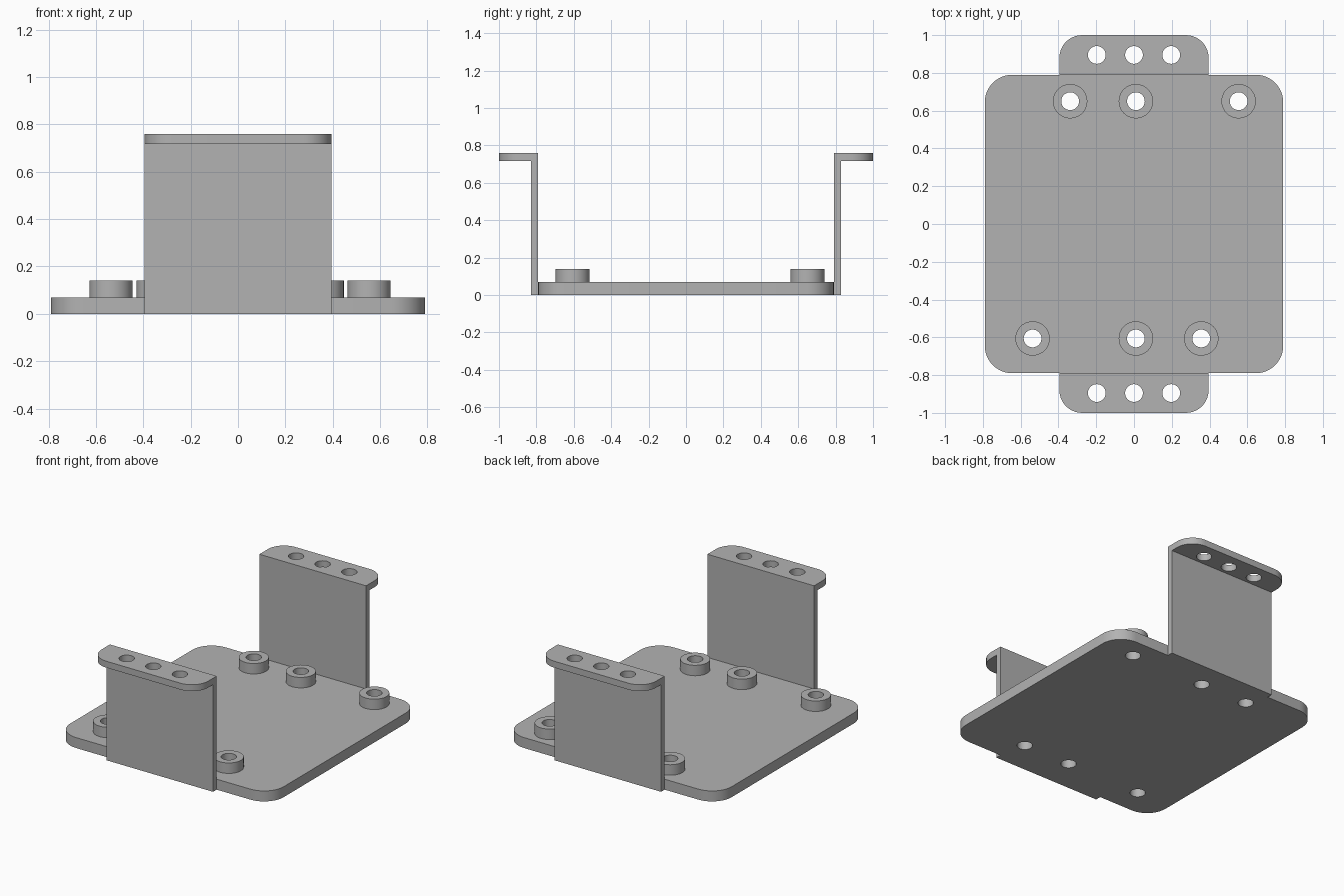
import bpy, bmesh, math

if "Cube" in bpy.data.objects:
    bpy.data.objects.remove(bpy.data.objects["Cube"])

grey = bpy.data.materials.new("light_grey")
grey.diffuse_color = (0.448, 0.448, 0.448, 1)
grey.use_nodes = True
grey.node_tree.nodes["Principled BSDF"].inputs["Base Color"].default_value = grey.diffuse_color

HOLE_R = 0.047


def circle(cx, cy, r, n=40):
    return [(cx + r * math.cos(2 * math.pi * i / n),
             cy + r * math.sin(2 * math.pi * i / n)) for i in range(n)]


def rounded_rect(x, y0, y1, r_low, r_high, n=10):
    """Outline from -x to x and y0 to y1, with own radius for low and high corners."""
    pts = []
    for sx, y, sy, r, start in ((1, y1, 1, r_high, 0), (-1, y1, 1, r_high, 90),
                                (-1, y0, -1, r_low, 180), (1, y0, -1, r_low, 270)):
        if r == 0:
            pts.append((sx * x, y))
            continue
        for i in range(n + 1):
            a = math.radians(start + 90 * i / n)
            pts.append((sx * (x - r) + r * math.cos(a), y - sy * r + r * math.sin(a)))
    return pts


def slab(name, loops, z0, z1):
    """Extrude an outline (first loop) with holes (other loops) from z0 to z1."""
    cu = bpy.data.curves.new(name, 'CURVE')
    cu.dimensions, cu.fill_mode = '2D', 'BOTH'
    cu.extrude = (z1 - z0) / 2
    for pts in loops:
        sp = cu.splines.new('POLY')
        sp.points.add(len(pts) - 1)
        for p, (x, y) in zip(sp.points, pts):
            p.co = (x, y, 0, 1)
        sp.use_cyclic_u = True
    tmp = bpy.data.objects.new(name + "_outline", cu)
    bpy.context.collection.objects.link(tmp)
    bpy.context.view_layer.update()
    deps = bpy.context.evaluated_depsgraph_get()
    me = bpy.data.meshes.new_from_object(tmp.evaluated_get(deps))
    bpy.data.objects.remove(tmp)
    bm = bmesh.new()
    bm.from_mesh(me)
    bmesh.ops.remove_doubles(bm, verts=bm.verts, dist=1e-5)
    bmesh.ops.recalc_face_normals(bm, faces=bm.faces)
    bmesh.ops.translate(bm, verts=bm.verts, vec=(0, 0, (z0 + z1) / 2))
    bm.to_mesh(me)
    bm.free()
    me.name = name
    me.materials.clear()
    me.materials.append(grey)
    ob = bpy.data.objects.new(name, me)
    bpy.context.collection.objects.link(ob)
    bpy.ops.object.select_all(action='DESELECT')
    ob.select_set(True)
    bpy.context.view_layer.objects.active = ob
    bpy.ops.object.shade_smooth_by_angle(angle=math.radians(30))
    return ob


# Base plate with screw holes
bosses = [(-0.338, 0.65), (0.01, 0.65), (0.554, 0.65),
          (-0.537, -0.606), (0.01, -0.606), (0.356, -0.606)]
slab("base_plate", [rounded_rect(0.79, -0.79, 0.79, 0.145, 0.145)]
     + [circle(x, y, HOLE_R) for x, y in bosses], 0, 0.07)

# Standoff rings around the screw holes
for i, (x, y) in enumerate(bosses):
    slab(f"standoff_{i + 1}", [circle(x, y, 0.091), circle(x, y, HOLE_R)], 0.07, 0.14)

# Upright walls and outward mounting flanges, front and back
for side, turn in (("back", 0), ("front", math.pi)):
    wall = slab(side + "_wall", [rounded_rect(0.395, 0.79, 0.828, 0, 0)], 0, 0.717)
    flange = slab(side + "_flange", [rounded_rect(0.395, 0.79, 1.0, 0, 0.12)]
                  + [circle(x, 0.895, HOLE_R) for x in (-0.197, 0, 0.197)], 0.717, 0.76)
    wall.rotation_euler.z = flange.rotation_euler.z = turn
